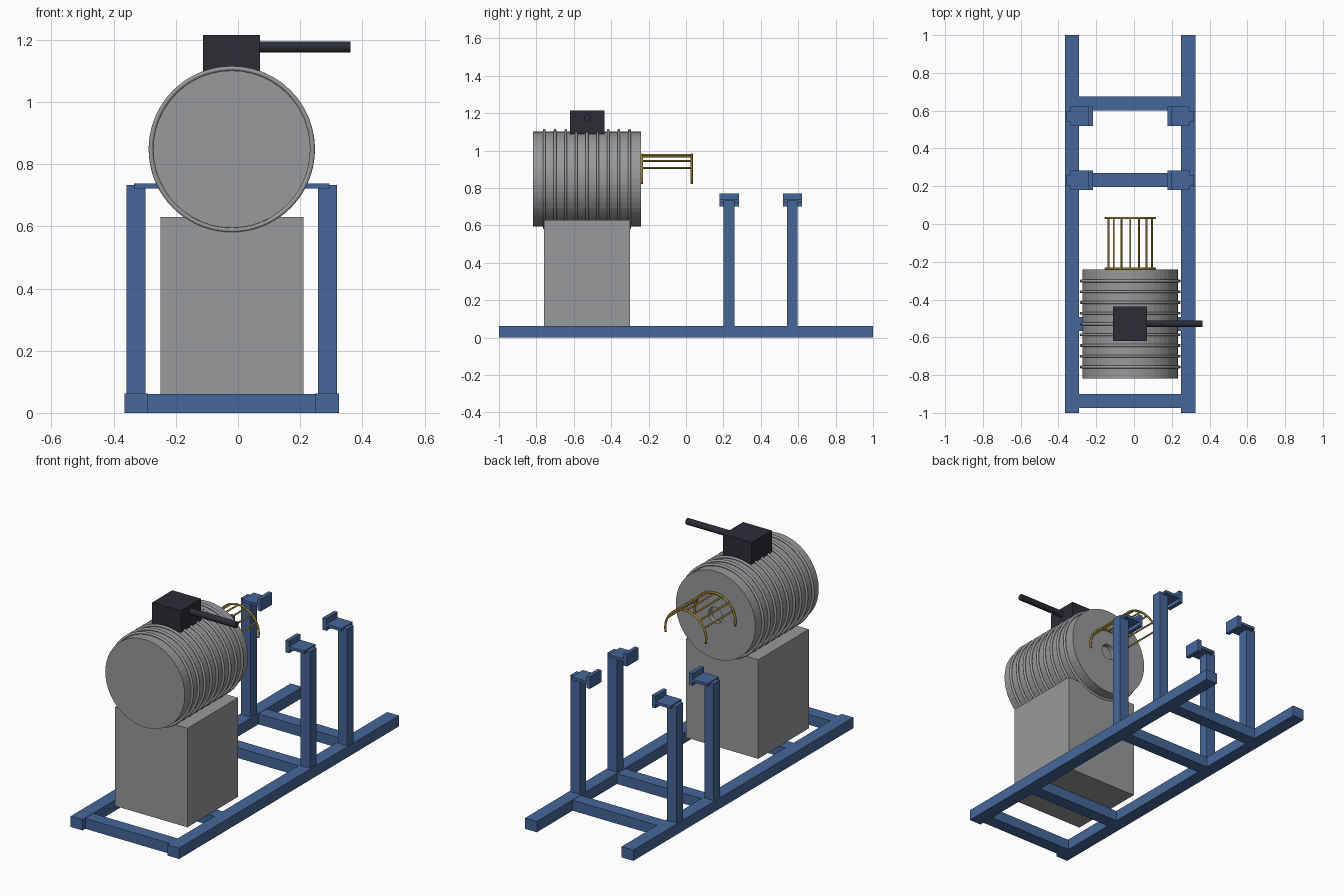
import bpy, bmesh, math
from mathutils import Matrix, Vector

if "Cube" in bpy.data.objects:
    bpy.data.objects.remove(bpy.data.objects["Cube"])


def material(name, rgb):
    m = bpy.data.materials.new(name)
    m.diffuse_color = (*rgb, 1)
    m.use_nodes = True
    m.node_tree.nodes["Principled BSDF"].inputs["Base Color"].default_value = m.diffuse_color
    return m


BLUE = material("blue_paint", (0.06, 0.135, 0.32))
GREY = material("grey_metal", (0.31, 0.32, 0.325))
DARK = material("dark_plastic", (0.025, 0.025, 0.036))
GOLD = material("brass", (0.36, 0.24, 0.035))
CX, CZ = -0.02, 0.848          # machine centre line


def finish(name, bm, mat, smooth=False):
    bmesh.ops.recalc_face_normals(bm, faces=bm.faces)
    me = bpy.data.meshes.new(name)
    bm.to_mesh(me)
    bm.free()
    me.materials.append(mat)
    for p in me.polygons:
        p.use_smooth = smooth
    ob = bpy.data.objects.new(name, me)
    bpy.context.collection.objects.link(ob)
    return ob


def box(name, x, y, z, mat):
    bm = bmesh.new()
    size = Vector((x[1] - x[0], y[1] - y[0], z[1] - z[0]))
    mid = Vector((sum(x), sum(y), sum(z))) / 2
    bmesh.ops.create_cube(bm, size=1, matrix=Matrix.Translation(mid) @ Matrix.Diagonal((*size, 1)))
    return finish(name, bm, mat)


def rod(name, a, b, r, mat, n=12):
    a, b = Vector(a), Vector(b)
    bm = bmesh.new()
    rot = (b - a).to_track_quat('Z', 'Y').to_matrix().to_4x4()
    bmesh.ops.create_cone(bm, cap_ends=True, segments=n, radius1=r, radius2=r,
                          depth=(b - a).length, matrix=Matrix.Translation((a + b) / 2) @ rot)
    ob = finish(name, bm, mat)
    for p in ob.data.polygons:
        p.use_smooth = len(p.vertices) == 4
    for e in ob.data.edges:     # keep the cap rims crisp
        e.use_edge_sharp = abs((ob.data.vertices[e.vertices[0]].co
                                - ob.data.vertices[e.vertices[1]].co).dot(b - a)) < 1e-7
    return ob


def lathe(name, profile, n, mat):
    """Spin (radius, y) points around the horizontal centre line."""
    bm = bmesh.new()
    vs = [bm.verts.new((CX + r, y, CZ)) for r, y in profile]
    es = [bm.edges.new(p) for p in zip(vs, vs[1:])]
    bmesh.ops.spin(bm, geom=vs + es, cent=(CX, 0, CZ), axis=(0, 1, 0),
                   angle=math.tau, steps=n)
    bmesh.ops.remove_doubles(bm, verts=bm.verts, dist=1e-5)
    return finish(name, bm, mat)


def hoop(name, y, r, tube, a0, a1, n, mat):
    """Round bar bent in the xz plane; a full turn closes into a ring."""
    full = a1 - a0 >= 360
    k = 10
    bm = bmesh.new()
    rings = []
    for i in range(n if full else n + 1):
        t = math.radians(a0 + (a1 - a0) * i / n)
        ring = []
        for j in range(k):
            u = math.tau * j / k
            d = r + tube * math.cos(u)
            ring.append(bm.verts.new((CX + d * math.cos(t), y + tube * math.sin(u),
                                      CZ + d * math.sin(t))))
        rings.append(ring)
    pairs = list(zip(rings, rings[1:])) + ([(rings[-1], rings[0])] if full else [])
    for p, q in pairs:
        for j in range(k):
            bm.faces.new((p[j], p[(j + 1) % k], q[(j + 1) % k], q[j]))
    if not full:
        bm.faces.new(rings[0])
        bm.faces.new(rings[-1])
    return finish(name, bm, mat, True)


# base frame: two rails and four cross members
for side, s in (("left", -1), ("right", 1)):
    box(f"{side}_rail", sorted((CX + s * 0.27, CX + s * 0.345)), (-1, 1), (0, 0.062), BLUE)
for i, y in enumerate((-0.938, -0.53, 0.234, 0.637)):
    box(f"cross_member_{i + 1}", (CX - 0.272, CX + 0.272), (y - 0.037, y + 0.037), (0, 0.06), BLUE)

# four support posts, each with a shelf and an upright stop plate on its inner end
for side, s in (("left", -1), ("right", 1)):
    for row, y in (("near", 0.23), ("far", 0.568)):
        def span(a, b):
            return sorted((CX + s * a, CX + s * b))
        box(f"{side}_{row}_post", span(0.278, 0.338), (y - 0.029, y + 0.029), (0.06, 0.733), BLUE)
        box(f"{side}_{row}_shelf", span(0.2, 0.315), (y - 0.05, y + 0.053), (0.722, 0.738), BLUE)
        box(f"{side}_{row}_stop_plate", span(0.197, 0.22), (y - 0.05, y + 0.053), (0.70, 0.77), BLUE)

# pedestal and drum with a shallow bore in its back face
box("pedestal", (-0.25, 0.21), (-0.76, -0.30), (0.06, 0.63), GREY)
lathe("drum", [(0, -0.817), (0.253, -0.817), (0.253, -0.24), (0.045, -0.24),
               (0.045, -0.27), (0, -0.27)], 48, GREY)
for i in range(9):
    hoop(f"drum_rib_{i + 1}", -0.757 + i * 0.0569, 0.26, 0.0075, 0, 360, 72, GREY)

# control box with its side lever
box("control_box", (-0.112, 0.07), (-0.62, -0.437), (1.09, 1.215), DARK)
rod("lever", (0.06, -0.528, 1.177), (0.362, -0.528, 1.177), 0.018, DARK, 24)

# brass guard cage: two arched hoops joined by seven bars
for name, y in (("inner", -0.235), ("outer", 0.031)):
    hoop(f"{name}_guard_hoop", y, 0.13, 0.006, -11, 191, 32, GOLD)
for i in range(7):
    t = math.radians(27 + 21 * i)
    x, z = CX + 0.13 * math.cos(t), CZ + 0.13 * math.sin(t)
    rod(f"guard_bar_{i + 1}", (x, -0.235, z), (x, 0.031, z), 0.005, GOLD)
